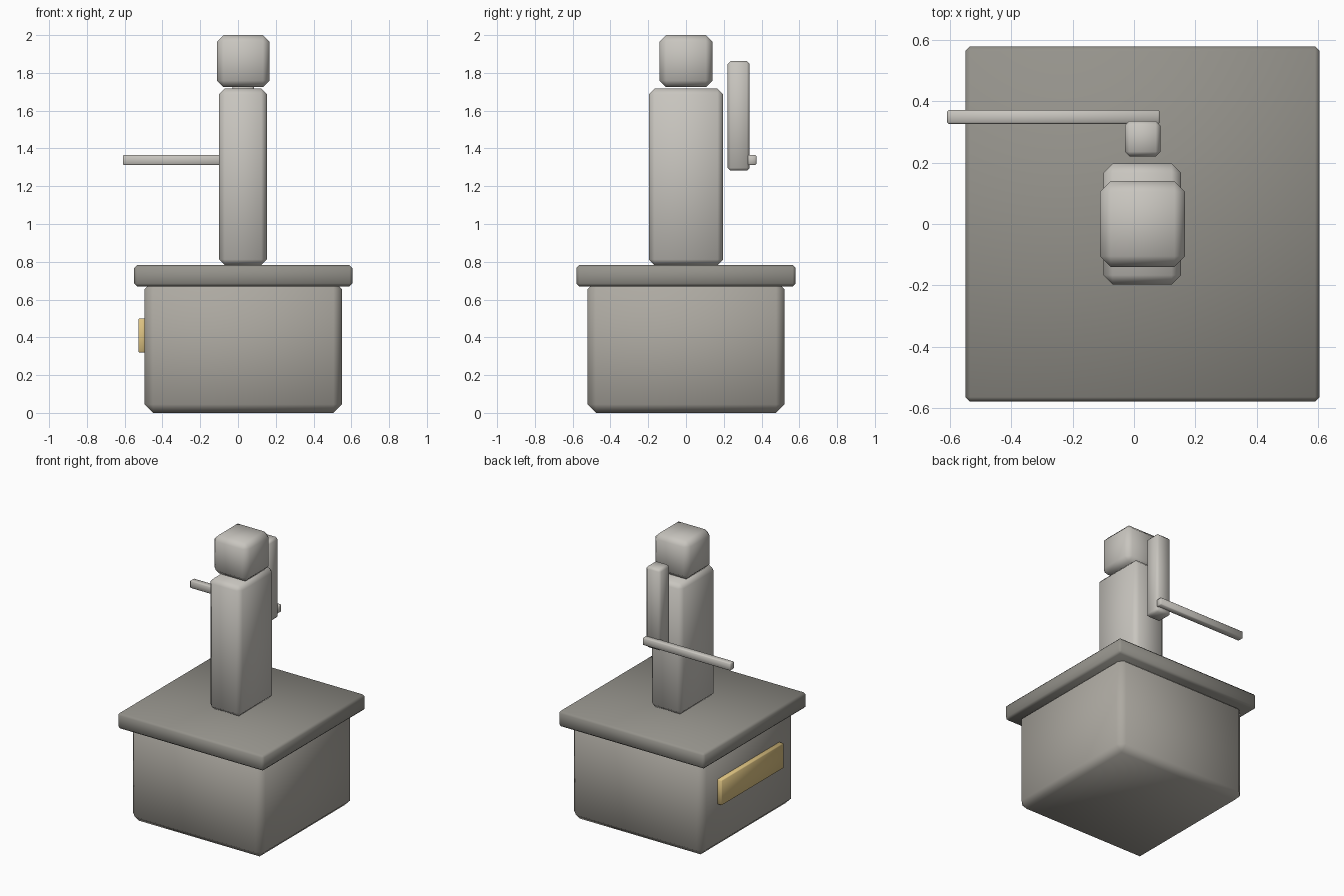
import bpy
import bmesh

if "Cube" in bpy.data.objects:
    bpy.data.objects.remove(bpy.data.objects["Cube"])


def material(name, color):
    m = bpy.data.materials.new(name)
    m.diffuse_color = color
    m.use_nodes = True
    m.node_tree.nodes["Principled BSDF"].inputs["Base Color"].default_value = m.diffuse_color
    return m


def block(name, x, y, z, bevel, mat):
    """Chamfered, smooth-shaded box given by its (min, max) ranges."""
    bm = bmesh.new()
    bmesh.ops.create_cube(bm, size=1)
    for v in bm.verts:
        for i, (lo, hi) in enumerate((x, y, z)):
            v.co[i] = lo if v.co[i] < 0 else hi
    for f in bm.faces:
        f.smooth = True
    me = bpy.data.meshes.new(name)
    bm.to_mesh(me)
    bm.free()
    me.materials.append(mat)
    ob = bpy.data.objects.new(name, me)
    bpy.context.collection.objects.link(ob)
    mod = ob.modifiers.new("chamfer", 'BEVEL')
    mod.width = bevel
    mod.segments = 1
    mod.limit_method = 'NONE'
    return ob


stone = material("plinth_stone", (0.42, 0.40, 0.36, 1))
dark = material("cap_stone", (0.30, 0.29, 0.26, 1))
pale = material("statue_stone", (0.58, 0.56, 0.52, 1))
brass = material("brass", (0.72, 0.54, 0.22, 1))

# Plinth with cap slab and plaque on the left face
block("plinth", (-0.495, 0.55), (-0.522, 0.522), (0, 0.70), 0.045, stone)
block("plinth_cap", (-0.55, 0.606), (-0.58, 0.58), (0.67, 0.782), 0.015, dark)
block("plaque", (-0.528, -0.485), (-0.35, 0.35), (0.32, 0.50), 0.005, brass)

# Blocky statue
block("torso", (-0.10, 0.153), (-0.197, 0.197), (0.782, 1.717), 0.03, pale)
block("head", (-0.111, 0.167), (-0.14, 0.14), (1.724, 2.0), 0.035, pale)

# Raised arm holding a horizontal rod
block("raised_arm", (-0.03, 0.086), (0.221, 0.337), (1.282, 1.862), 0.015, pale)
block("rod", (-0.61, 0.084), (0.327, 0.372), (1.312, 1.365), 0.005, pale)
